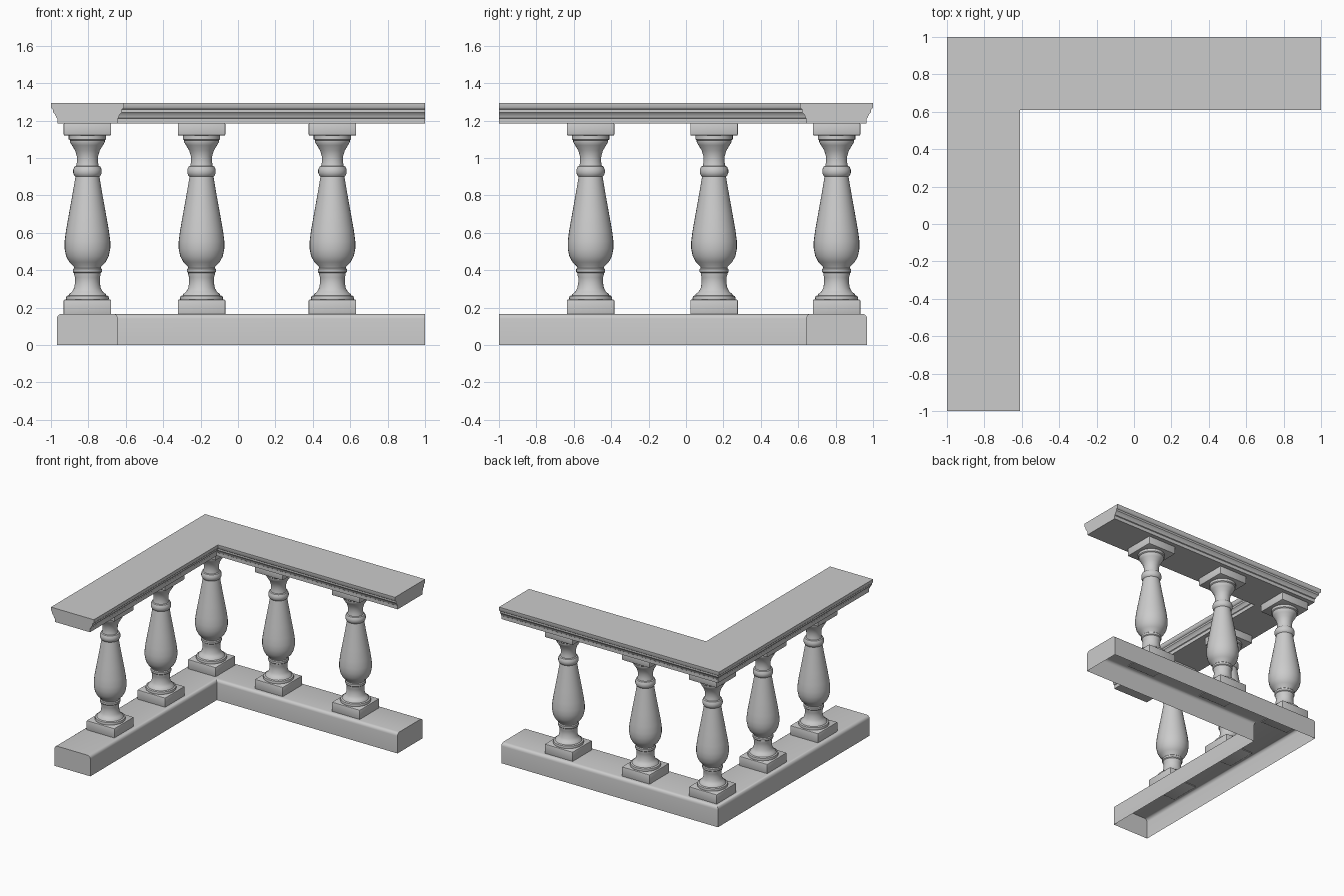
import bpy, bmesh, math

if "Cube" in bpy.data.objects:
    bpy.data.objects.remove(bpy.data.objects["Cube"])

stone = bpy.data.materials.new("grey stone")
stone.use_nodes = True
GREY = (0.6, 0.6, 0.6, 1)
stone.diffuse_color = GREY
stone.node_tree.nodes["Principled BSDF"].inputs["Base Color"].default_value = GREY

AXIS = 0.805  # distance of the balustrade centre line from the middle


def finish(bm, name, angle=35):
    bmesh.ops.recalc_face_normals(bm, faces=bm.faces)
    mesh = bpy.data.meshes.new(name)
    bm.to_mesh(mesh)
    bm.free()
    obj = bpy.data.objects.new(name, mesh)
    bpy.context.collection.objects.link(obj)
    mesh.materials.append(stone)
    bpy.ops.object.select_all(action="DESELECT")
    obj.select_set(True)
    bpy.context.view_layer.objects.active = obj
    bpy.ops.object.shade_smooth_by_angle(angle=math.radians(angle))
    return obj


def corner_sweep(name, half, closed):
    """Sweep a symmetric section round the mitred corner; half = (offset, z) upwards."""
    section = half + [(-d, z) for d, z in reversed(half)]
    bm = bmesh.new()
    rows = [[bm.verts.new(p) for p in ((d - AXIS, -1, z),
                                       (d - AXIS, AXIS - d, z),
                                       (1, AXIS - d, z))] for d, z in section]
    pairs = list(zip(rows, rows[1:]))
    if closed:
        pairs.append((rows[-1], rows[0]))
    for a, b in pairs:
        for i in range(2):
            bm.faces.new((a[i], a[i + 1], b[i + 1], b[i]))
    for end in (0, 2):
        bm.faces.new([r[end] for r in rows])
    return finish(bm, name)


# Base: hollow underneath, with rounded upper edges
R = 0.026
arc = [(0.163 - R + R * math.cos(t * math.pi / 8),
        0.167 - R + R * math.sin(t * math.pi / 8)) for t in range(5)]
corner_sweep("base", [(0.163, 0)] + arc, closed=False)

# Handrail: moulded section
corner_sweep("handrail", [(0.16, 1.183), (0.16, 1.211), (0.166, 1.215), (0.168, 1.222),
                          (0.174, 1.234), (0.184, 1.244), (0.184, 1.259), (0.191, 1.264),
                          (0.195, 1.27), (0.195, 1.295)], closed=True)

# Turned shaft: radius and height, bottom to top
SHAFT = [(0.113, 0.24), (0.115, 0.25), (0.112, 0.262), (0.1, 0.266), (0.098, 0.272),
         (0.082, 0.285), (0.071, 0.305), (0.066, 0.335), (0.066, 0.36), (0.071, 0.376),
         (0.071, 0.384), (0.077, 0.39), (0.077, 0.406), (0.071, 0.412), (0.073, 0.42),
         (0.097, 0.443), (0.114, 0.475), (0.122, 0.515), (0.122, 0.555), (0.115, 0.61),
         (0.099, 0.7), (0.081, 0.8), (0.064, 0.9), (0.07, 0.905), (0.076, 0.92),
         (0.076, 0.938), (0.069, 0.954), (0.06, 0.958), (0.056, 0.98), (0.057, 1.01),
         (0.066, 1.04), (0.083, 1.068), (0.093, 1.085), (0.093, 1.094), (0.1, 1.1),
         (0.1, 1.125)]


def shaft(name, x, y, sides=32):
    bm = bmesh.new()
    rings = [[bm.verts.new((x + r * math.cos(a), y + r * math.sin(a), z))
              for a in (2 * math.pi * i / sides for i in range(sides))] for r, z in SHAFT]
    for a, b in zip(rings, rings[1:]):
        for i in range(sides):
            j = (i + 1) % sides
            bm.faces.new((a[i], a[j], b[j], b[i]))
    finish(bm, name, 40)


def block(name, x, y, low, high, half=0.127):
    bm = bmesh.new()
    bmesh.ops.create_cube(bm, size=1)
    for v in bm.verts:
        v.co = (x + 2 * half * v.co.x, y + 2 * half * v.co.y,
                low + (high - low) * (v.co.z + 0.5))
    bmesh.ops.bevel(bm, geom=list(bm.edges), offset=0.006, segments=2,
                    profile=0.5, affect="EDGES")
    finish(bm, name)


# Balusters: one on the corner, two along each arm
spots = {"corner": (-AXIS, AXIS),
         "back_middle": (-0.195, AXIS), "back_end": (0.505, AXIS),
         "side_middle": (-AXIS, 0.15), "side_end": (-AXIS, -0.51)}
for where, (x, y) in spots.items():
    block("plinth_" + where, x, y, 0.16, 0.243)
    shaft("baluster_" + where, x, y)
    block("cap_" + where, x, y, 1.12, 1.187)
